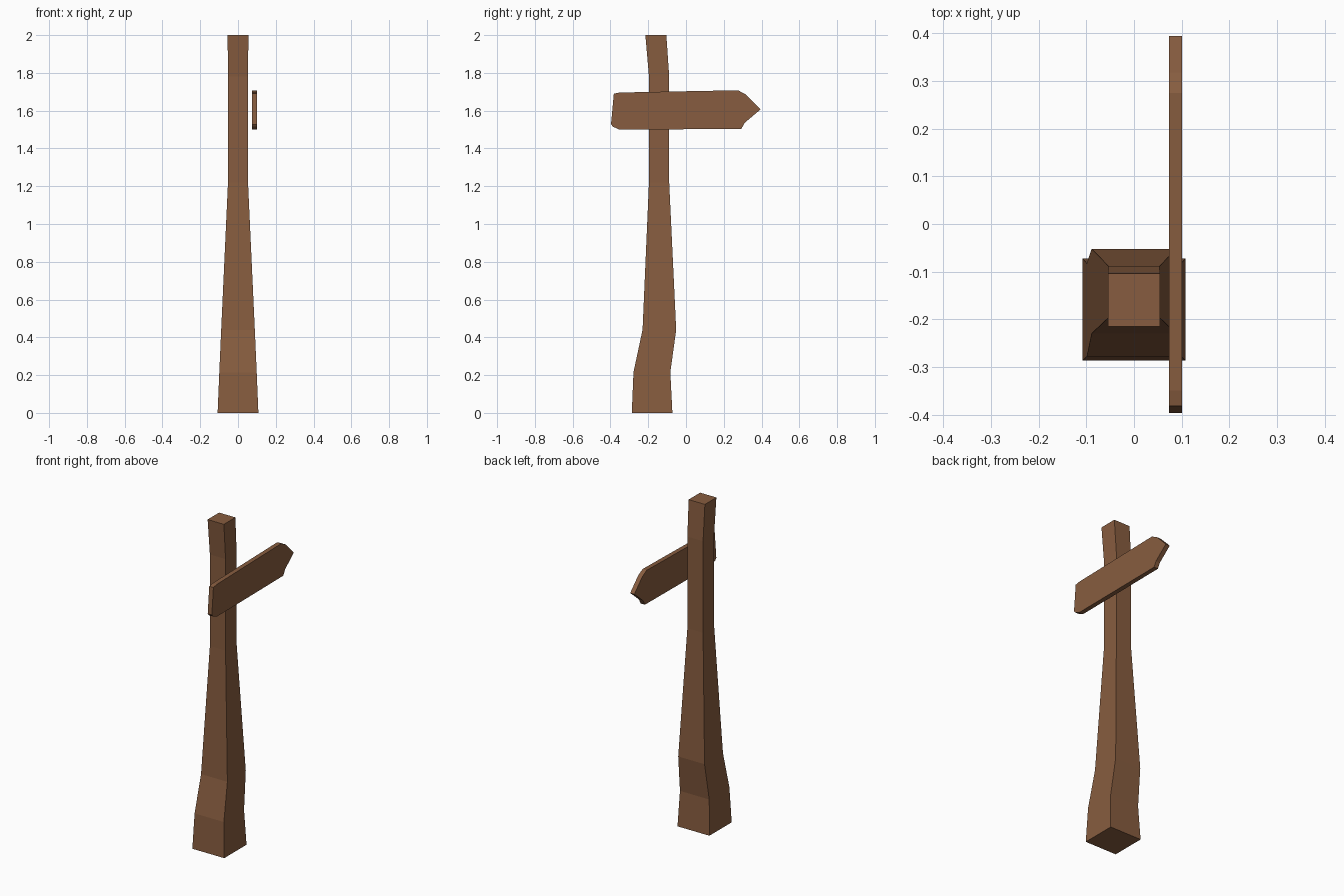
import bpy, bmesh

if "Cube" in bpy.data.objects:
    bpy.data.objects.remove(bpy.data.objects["Cube"])

wood = bpy.data.materials.new("brown_wood")
wood.diffuse_color = (0.242, 0.108, 0.05, 1)
wood.use_nodes = True
wood.node_tree.nodes["Principled BSDF"].inputs["Base Color"].default_value = wood.diffuse_color


def add_loft(name, rings):
    """Solid through a list of matching rings, capped at both ends."""
    bm = bmesh.new()
    loops = [[bm.verts.new(p) for p in ring] for ring in rings]
    n = len(loops[0])
    for a, b in zip(loops, loops[1:]):
        for i in range(n):
            j = (i + 1) % n
            bm.faces.new((a[i], a[j], b[j], b[i]))
    bm.faces.new(loops[0][::-1])
    bm.faces.new(loops[-1])
    bmesh.ops.recalc_face_normals(bm, faces=bm.faces[:])
    mesh = bpy.data.meshes.new(name)
    bm.to_mesh(mesh)
    bm.free()
    mesh.materials.append(wood)
    obj = bpy.data.objects.new(name, mesh)
    bpy.context.collection.objects.link(obj)
    return obj


# Crooked tapering post: height, half width, front y, back y
sections = [
    (0.00, 0.108, -0.287, -0.072),
    (0.215, 0.099, -0.278, -0.083),
    (0.44, 0.089, -0.230, -0.052),
    (1.22, 0.053, -0.196, -0.089),
    (1.78, 0.053, -0.196, -0.089),
    (2.00, 0.055, -0.215, -0.104),
]
add_loft("post", [[(-w, f, z), (w, f, z), (w, b, z), (-w, b, z)]
                  for z, w, f, b in sections])

# Arrow board: outline in y, z, extruded along x
outline = [(-0.397, 1.528), (-0.382, 1.690), (-0.350, 1.696), (0.275, 1.708),
           (0.318, 1.685), (0.395, 1.607), (0.311, 1.536), (0.293, 1.504),
           (-0.350, 1.499), (-0.387, 1.515)]
add_loft("arrow_board", [[(x, y, z) for y, z in outline] for x in (0.073, 0.101)])
